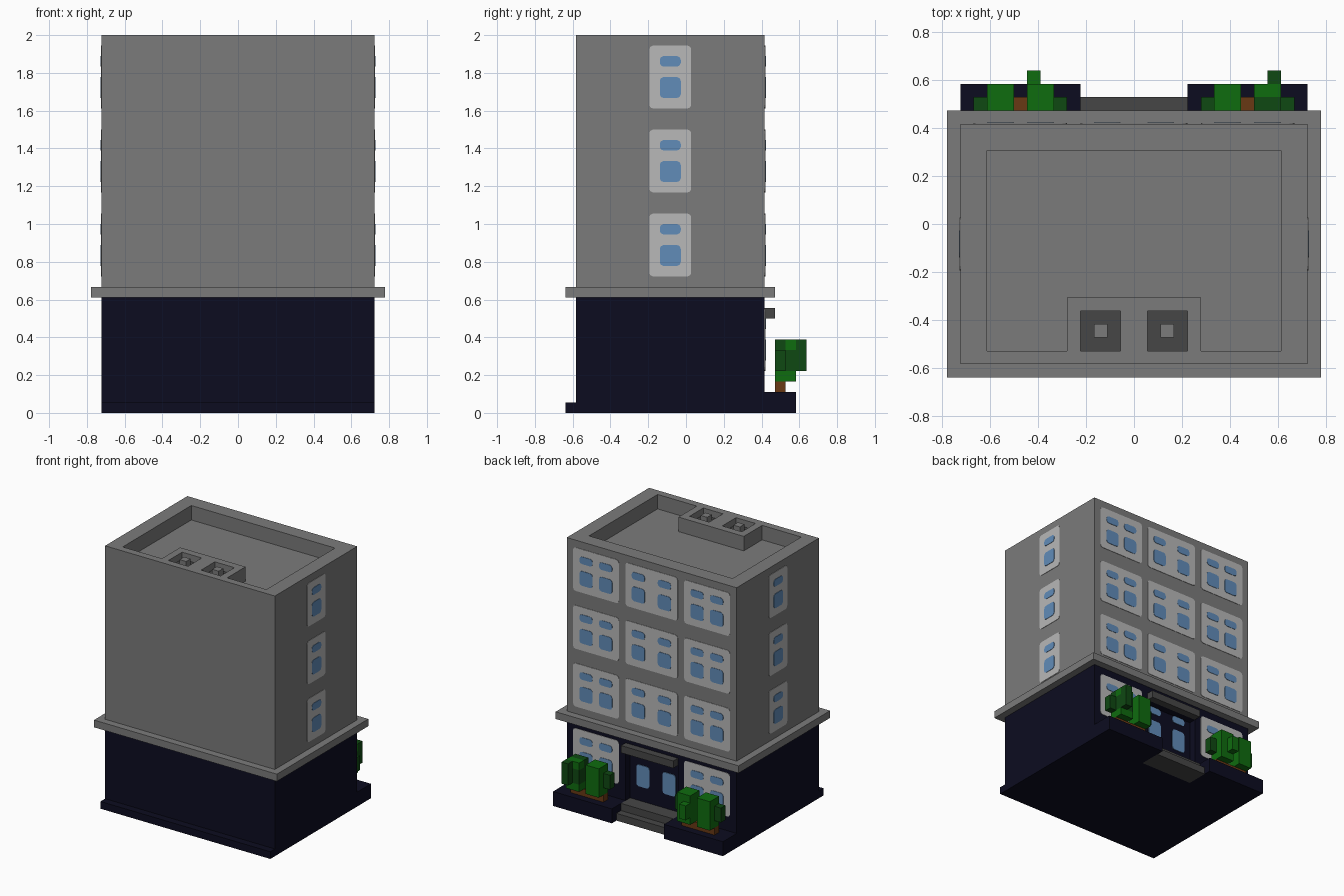
import bpy, bmesh
from mathutils import Vector

if "Cube" in bpy.data.objects:
    bpy.data.objects.remove(bpy.data.objects["Cube"], do_unlink=True)

U = 1 / 18  # grid module: the building is 36 modules tall


def material(name, rgb):
    m = bpy.data.materials.new(name)
    m.use_nodes = True
    m.diffuse_color = (*rgb, 1)
    m.node_tree.nodes["Principled BSDF"].inputs["Base Color"].default_value = (*rgb, 1)
    return m


GRAY = material("wall gray", (0.198, 0.198, 0.198))
DARK = material("dark gray", (0.061, 0.061, 0.061))
NAVY = material("navy", (0.0037, 0.0037, 0.0144))
PALE = material("pale frame", (0.479, 0.479, 0.479))
BLUE = material("glass blue", (0.12, 0.262, 0.485))
LEAF = material("leaf green", (0.0048, 0.15, 0.0048))
DEEP = material("deep green", (0.0048, 0.065, 0.006))
SOIL = material("soil brown", (0.138, 0.04, 0.007))


def finish(name, bm, mat):
    bmesh.ops.recalc_face_normals(bm, faces=bm.faces)
    me = bpy.data.meshes.new(name)
    bm.to_mesh(me)
    bm.free()
    ob = bpy.data.objects.new(name, me)
    if mat:
        me.materials.append(mat)
    bpy.context.collection.objects.link(ob)
    return ob


def box(name, x, y, z, mat):
    """Box from (min, max) ranges given in modules."""
    bm = bmesh.new()
    bmesh.ops.create_cube(bm, size=1)
    for v in bm.verts:
        v.co = Vector([(r[0] + (r[1] - r[0]) * (c + 0.5)) * U
                       for r, c in zip((x, y, z), v.co)])
    return finish(name, bm, mat)


def cut(ob, x, y, z):
    """Subtract a box from an object."""
    cutter = box("cutter", x, y, z, None)
    cutter.hide_render = True
    mod = ob.modifiers.new("cut", "BOOLEAN")
    mod.operation = "DIFFERENCE"
    mod.solver = "EXACT"
    mod.object = cutter
    bpy.context.view_layer.objects.active = ob
    bpy.ops.object.modifier_apply(modifier=mod.name)
    bpy.data.objects.remove(cutter, do_unlink=True)


def plate(name, a, z, place, mat, height, bevel=0.36):
    """Thin corner-cut plate on a wall; place(a, z, h) maps to 3D."""
    b = bevel
    loop = [(a[0] + b, z[0]), (a[1] - b, z[0]), (a[1] - b * 0.3, z[0] + b * 0.3),
            (a[1], z[0] + b), (a[1], z[1] - b), (a[1] - b * 0.3, z[1] - b * 0.3),
            (a[1] - b, z[1]), (a[0] + b, z[1]), (a[0] + b * 0.3, z[1] - b * 0.3),
            (a[0], z[1] - b), (a[0], z[0] + b), (a[0] + b * 0.3, z[0] + b * 0.3)]
    bm = bmesh.new()
    low = [bm.verts.new(place(p * U, q * U, 0)) for p, q in loop]
    top = [bm.verts.new(place(p * U, q * U, height)) for p, q in loop]
    bm.faces.new(top)
    bm.faces.new(low[::-1])
    for i in range(len(loop)):
        j = (i + 1) % len(loop)
        bm.faces.new((low[i], low[j], top[j], top[i]))
    return finish(name, bm, mat)


def window(name, a, z0, pane_starts, place):
    """Pale frame six modules tall, with a tall and a short pane per column."""
    plate(name + "_frame", a, (z0, z0 + 6), place, PALE, 0.003)
    for p in pane_starts:
        plate(name + "_lower_pane", (p, p + 2), (z0 + 1, z0 + 3), place, BLUE, 0.006)
        plate(name + "_upper_pane", (p, p + 2), (z0 + 4, z0 + 5), place, BLUE, 0.006)


def on_back(y):
    return lambda a, z, h: (a, y * U + h, z)


def on_side(s):
    return lambda a, z, h: (s * (13 * U + h), a, z)


# Ground floor with a recessed entrance
ground = box("ground_floor", (-13, 13), (-10.5, 7.5), (0, 11), NAVY)
cut(ground, (-4, 4), (6.5, 9), (-1, 9))
box("front_plinth", (-13, 13), (-11.5, -10.5), (0, 1), NAVY)
box("ledge", (-14, 14), (-11.5, 8.5), (11, 12), GRAY)

# Upper floors with a sunken roof
upper = box("upper_floors", (-13, 13), (-10.5, 7.5), (12, 36), GRAY)
cut(upper, (-11, 11), (-9.5, 5.5), (34, 38))

# Rooftop ventilation block, two square pits with a post in each
vent = box("vent_block", (-5, 5), (-9.5, -5.5), (34, 36), GRAY)
for s in (-1, 1):
    x0 = 1 if s > 0 else -4
    cut(vent, (x0, x0 + 3), (-10, -6.5), (35, 38))
    box("vent_floor", (x0, x0 + 3), (-9.5, -6.5), (35, 35.05), DARK)
    box("vent_post", (x0 + 1, x0 + 2), (-8.5, -7.5), (35, 36), GRAY)

# Entrance steps, canopy and door glass
box("upper_step", (-4, 4), (6.5, 8.5), (0, 2), DARK)
box("lower_step", (-4, 4), (8.5, 9.5), (0, 1), DARK)
box("canopy", (-4, 4), (7.5, 8.5), (9, 10), DARK)
for p in (-3, 1):
    plate("door_lower_pane", (p, p + 2), (4, 7), on_back(6.5), BLUE, 0.005)
    plate("door_upper_pane", (p, p + 2), (8, 9), on_back(6.5), BLUE, 0.005)

# Windows
for row in range(3):
    z0 = 13 + 8 * row
    window("back_middle_window", (-4, 4), z0, (-3, 1), on_back(7.5))
    for s in (-1, 1):
        window("side_window", (-3.5, 0.5), z0, (-2.5,), on_side(s))
for z0 in (4, 13, 21, 29):
    window("back_left_window", (5, 12), z0, (6, 9), on_back(7.5))
    window("back_right_window", (-12, -5), z0, (-11, -8), on_back(7.5))

# Planters with soil and blocky shrubs
for s in (-1, 1):
    def span(a, b):
        return (a, b) if s > 0 else (-b, -a)
    box("planter", span(4, 13), (7.5, 10.5), (0, 2), NAVY)
    box("soil", span(6, 11), (8.5, 9.5), (2, 3), SOIL)
    box("inner_shrub", span(6, 8), (8.5, 10.5), (3, 7), LEAF)
    box("inner_lobe", span(5, 6), (8.5, 9.5), (4, 6), DEEP)
    box("outer_lobe", span(11, 12), (8.5, 9.5), (4, 6), DEEP)
    if s < 0:
        box("outer_shrub", span(9, 11), (8.5, 10.5), (3, 7), LEAF)
        box("back_lobe", (-8, -7), (10.5, 11.5), (4, 6), LEAF)
    else:
        box("outer_shrub_base", (9, 11), (8.5, 10.5), (3, 4), LEAF)
        box("outer_shrub_middle", (9, 11), (8.5, 10.5), (4, 6), DEEP)
        box("outer_shrub_top", (9, 11), (9.5, 10.5), (6, 7), LEAF)
        box("outer_shrub_crown", (9, 11), (8.5, 9.5), (6, 7), DEEP)
        box("back_lobe", (10, 11), (10.5, 11.5), (4, 7), DEEP)
